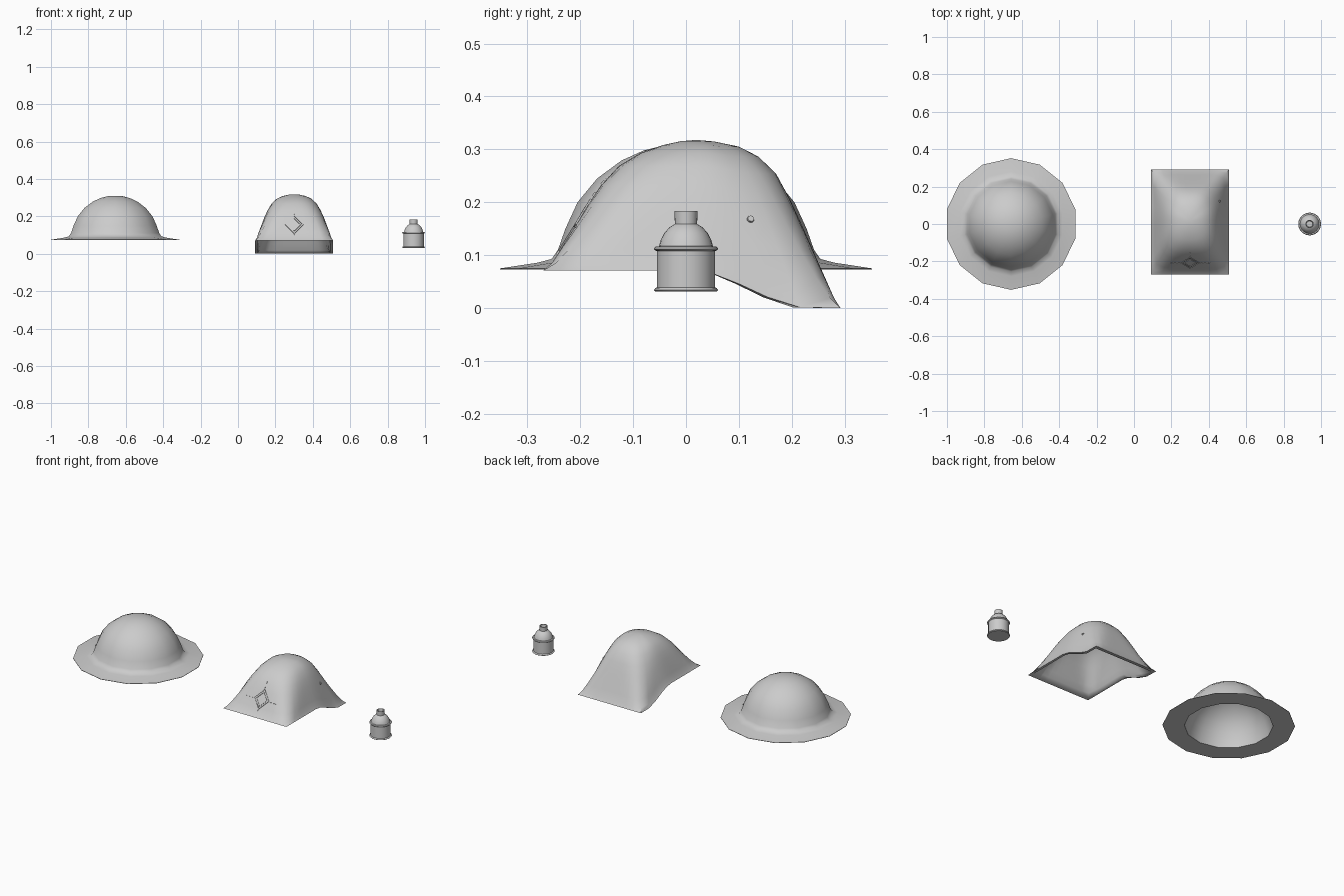
import bpy, bmesh, math
from mathutils import Vector, Matrix
from mathutils.bvhtree import BVHTree

if "Cube" in bpy.data.objects:
    bpy.data.objects.remove(bpy.data.objects["Cube"])


def finish(name, bm, angle=40, recalc=True):
    if recalc:
        bmesh.ops.recalc_face_normals(bm, faces=bm.faces)
    me = bpy.data.meshes.new(name)
    bm.to_mesh(me)
    bm.free()
    ob = bpy.data.objects.new(name, me)
    bpy.context.collection.objects.link(ob)
    bpy.ops.object.select_all(action='DESELECT')
    ob.select_set(True)
    bpy.context.view_layer.objects.active = ob
    bpy.ops.object.shade_smooth_by_angle(angle=math.radians(angle))
    return ob


def bridge(bm, a, b):
    n = len(a)
    for i in range(n):
        bm.faces.new((a[i], a[(i + 1) % n], b[(i + 1) % n], b[i]))


def fan(bm, ring, centre):
    c = bm.verts.new(centre)
    for i in range(len(ring)):
        bm.faces.new((ring[i], ring[(i + 1) % len(ring)], c))


def lathe(name, cx, profile, sides, angle=40):
    # profile of (radius, z); radius 0 at either end closes with a fan
    bm = bmesh.new()
    rings = []
    for r, z in profile:
        if r > 0:
            rings.append([bm.verts.new((cx + r * math.cos(t), r * math.sin(t), z))
                          for t in [math.pi / 2 + 2 * math.pi * i / sides for i in range(sides)]])
    for a, b in zip(rings, rings[1:]):
        bridge(bm, a, b)
    if profile[0][0] == 0:
        fan(bm, rings[0], (cx, 0, profile[0][1]))
    if profile[-1][0] == 0:
        fan(bm, rings[-1], (cx, 0, profile[-1][1]))
    return finish(name, bm, angle)


# Wide-brimmed helmet: outer dome, brim, flat underside, hollow inside
lathe("brimmed_helmet", -0.657, [
    (0, 0.310), (0.04, 0.308), (0.08, 0.298), (0.122, 0.279), (0.168, 0.245), (0.205, 0.2),
    (0.228, 0.15), (0.242, 0.11), (0.254, 0.093), (0.28, 0.086), (0.352, 0.075), (0.352, 0.073),
    (0.236, 0.073), (0.229, 0.105), (0.214, 0.15), (0.192, 0.195), (0.157, 0.236),
    (0.114, 0.268), (0.075, 0.287), (0.038, 0.297), (0, 0.299)], 14, 50)

# Neck-guard helmet: rings going from a rectangle at the rim to an oval at the crown
# (height fraction, half width, front y, back y, squareness)
CX, TOP, SEG = 0.30, 0.318, 40
LEVELS = [(0, .208, -.27, .292, 200), (.06, .199, -.253, .280, 24), (.18, .189, -.234, .263, 10),
          (.35, .173, -.208, .239, 6), (.5, .159, -.186, .218, 4.5), (.65, .142, -.161, .196, 3.6),
          (.8, .120, -.127, .170, 2.9), (.9, .094, -.086, .137, 2.5), (.96, .063, -.044, .100, 2.2),
          (.99, .030, -.010, .054, 2)]


def rim_height(y):
    t = min(max((y - 0.01) / 0.225, 0), 1)
    return 0.071 * (1 - t * t * (3 - 2 * t))


bm = bmesh.new()
rings = []
for f, hx, yf, yb, n in LEVELS:
    ring = []
    for i in range(SEG):
        t = 2 * math.pi * i / SEG
        c, s = math.cos(t), math.sin(t)
        k = (abs(c) ** n + abs(s) ** n) ** (-1 / n)
        if f == 0:
            k = 1 / max(abs(c), abs(s))
        rim_y = 0.011 + 0.281 * s / max(abs(c), abs(s))
        z = rim_height(rim_y) * (1 - f) + TOP * f
        ring.append(bm.verts.new((CX + hx * c * k, (yf + yb) / 2 + (yb - yf) / 2 * s * k, z)))
    rings.append(ring)
for a, b in zip(rings, rings[1:]):
    bridge(bm, a, b)
fan(bm, rings[-1], (CX, 0.02, TOP))
# Inner lining: the same rings pulled inward, joined to the rim by a lip
bm.normal_update()
surface = BVHTree.FromBMesh(bm)
crown = Vector((CX, 0.02, 0))
inner = []
for (f, hx, yf, yb, n), ring in zip(LEVELS, rings):
    k = 1 - 0.014 / hx if hx > 0.05 else 0.7
    drop = 0.012 * f
    inner.append([bm.verts.new((CX + (v.co.x - CX) * k,
                                (yf + yb) / 2 + (v.co.y - (yf + yb) / 2) * k,
                                v.co.z - drop)) for v in ring])
bridge(bm, rings[0], inner[0])
for a, b in zip(inner, inner[1:]):
    bridge(bm, a, b)
fan(bm, inner[-1], (CX, 0.02, TOP - 0.012))
finish("neck_guard_helmet", bm, 60)


# Stitched diamond patch, laid on the front of the helmet
def front_point(x, z, lift=0.001):
    hit, nor, _, _ = surface.ray_cast(Vector((x, -1, z)), Vector((0, 1, 0)))
    if nor.y > 0:
        nor = -nor
    return hit + nor * lift, nor


def strip(bm, a, b, width):
    (pa, n), (pb, _) = front_point(*a), front_point(*b)
    d = pb - pa
    ax = d.normalized()
    side = n.cross(ax).normalized()
    m = Matrix((ax, side, ax.cross(side))).transposed().to_4x4()
    m.translation = (pa + pb) / 2
    bmesh.ops.create_cube(bm, size=1, matrix=m @ Matrix.Diagonal((d.length, width, 0.004, 1)))


bm = bmesh.new()
PZ = 0.157
for size, width in ((0.047, 0.006), (0.034, 0.006)):
    pts = [(CX + size, PZ), (CX, PZ + size), (CX - size, PZ), (CX, PZ - size)]
    for i in range(4):
        strip(bm, pts[i], pts[(i + 1) % 4], width)
for sx in (-1, 1):
    for d in (0.055, 0.075, 0.095):
        strip(bm, (CX + sx * d, PZ - 0.003), (CX + sx * (d + 0.011), PZ - 0.003), 0.003)
for z in (PZ + 0.054, PZ + 0.076, PZ - 0.056):
    strip(bm, (CX, z), (CX, z + 0.007), 0.003)
finish("diamond_patch", bm, 30)

# Side rivet
hit, nor, _, _ = surface.ray_cast(Vector((1, 0.122, 0.168)), Vector((-1, 0, 0)))
if nor.x < 0:
    nor = -nor
bm = bmesh.new()
rot = nor.to_track_quat('Z', 'Y').to_matrix().to_4x4()
bmesh.ops.create_cone(bm, cap_ends=True, segments=10, radius1=0.008, radius2=0.006,
                      depth=0.008, matrix=Matrix.Translation(hit) @ rot)
finish("side_rivet", bm, 30)

# Small bottle with ringed body, domed shoulder and open neck
lathe("bottle", 0.939, [
    (0, 0.031), (0.058, 0.031), (0.061, 0.034), (0.058, 0.038), (0.055, 0.039), (0.055, 0.108),
    (0.058, 0.109), (0.061, 0.112), (0.058, 0.116), (0.051, 0.117), (0.048, 0.128), (0.041, 0.142),
    (0.031, 0.153), (0.021, 0.159), (0.022, 0.184), (0.018, 0.184), (0.016, 0.165), (0, 0.165)], 24)
